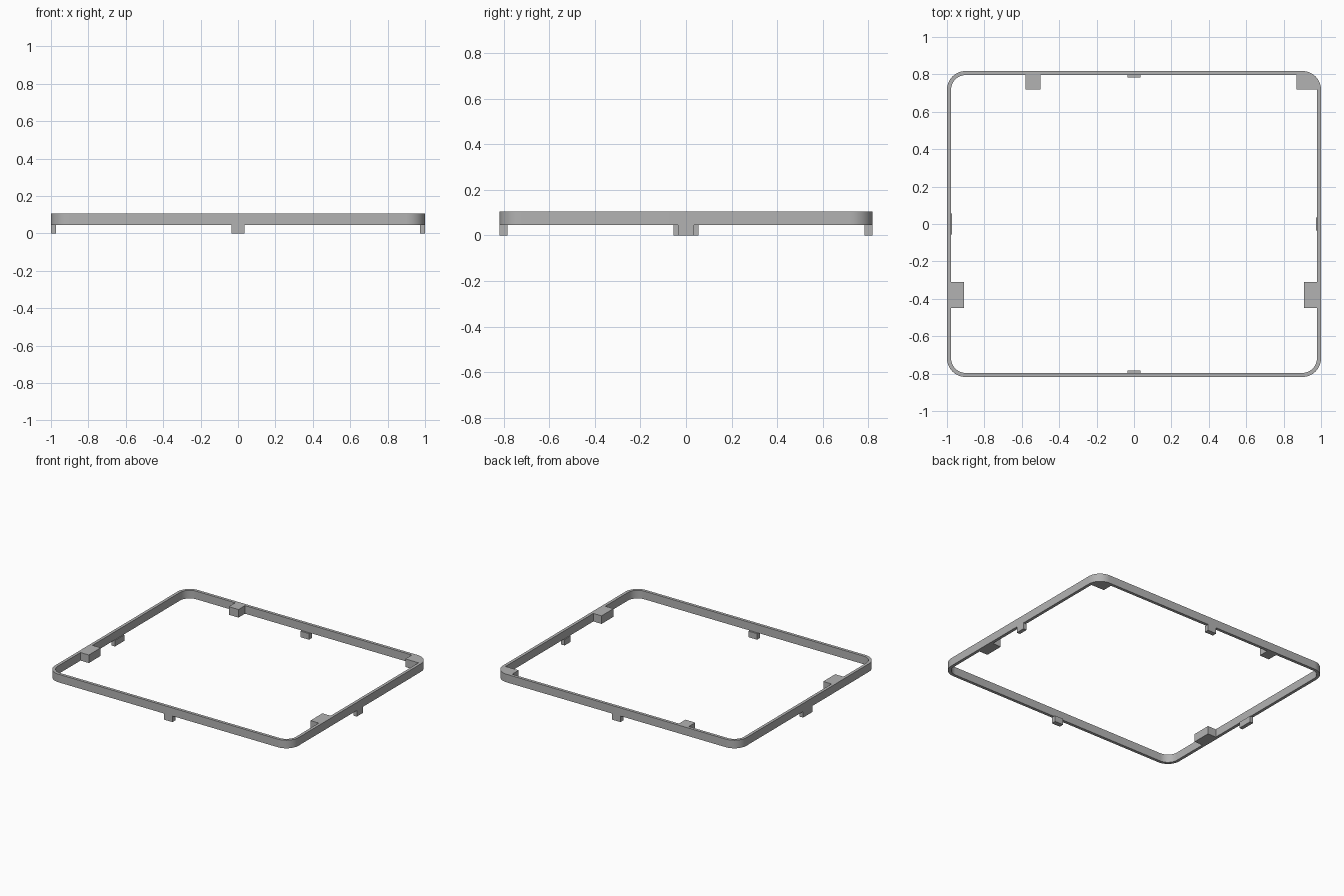
import bpy, bmesh, math

cube = bpy.data.objects.get("Cube")
if cube:
    bpy.data.objects.remove(cube, do_unlink=True)

HX, HY = 1.0, 0.818          # outer half sizes
WALL, RADIUS = 0.022, 0.1
BASE, TOP = 0.045, 0.105     # frame underside and rim
STEPS = 12

grey = bpy.data.materials.new("mid grey")
grey.use_nodes = True
colour = (0.45, 0.45, 0.45, 1)
grey.diffuse_color = colour
grey.node_tree.nodes["Principled BSDF"].inputs["Base Color"].default_value = colour


def finish(name, bm):
    bmesh.ops.recalc_face_normals(bm, faces=bm.faces)
    mesh = bpy.data.meshes.new(name)
    bm.to_mesh(mesh)
    bm.free()
    mesh.materials.append(grey)
    obj = bpy.data.objects.new(name, mesh)
    bpy.context.collection.objects.link(obj)
    bpy.ops.object.select_all(action='DESELECT')
    obj.select_set(True)
    bpy.context.view_layer.objects.active = obj
    bpy.ops.object.shade_smooth_by_angle(angle=math.radians(30))


def corner(inset, quadrant):
    """Points of one rounded corner, counter-clockwise."""
    sx = 1 if quadrant in (0, 3) else -1
    sy = 1 if quadrant in (0, 1) else -1
    r = RADIUS - inset
    angles = [(quadrant + i / STEPS) * math.pi / 2 for i in range(STEPS + 1)]
    return [(sx * (HX - RADIUS) + r * math.cos(a),
             sy * (HY - RADIUS) + r * math.sin(a)) for a in angles]


def prism(name, points, z0, z1):
    bm = bmesh.new()
    face = bm.faces.new([bm.verts.new((x, y, z0)) for x, y in points])
    ext = bmesh.ops.extrude_face_region(bm, geom=[face])["geom"]
    verts = [v for v in ext if isinstance(v, bmesh.types.BMVert)]
    bmesh.ops.translate(bm, verts=verts, vec=(0, 0, z1 - z0))
    finish(name, bm)


def box(name, x0, x1, y0, y1, z0, z1):
    prism(name, [(x0, y0), (x1, y0), (x1, y1), (x0, y1)], z0, z1)


# Rounded rectangular frame: four rings joined in a closed loop
bm = bmesh.new()
rings = []
for inset, z in ((0, BASE), (0, TOP), (WALL, TOP), (WALL, BASE)):
    outline = [p for q in range(4) for p in corner(inset, q)]
    rings.append([bm.verts.new((x, y, z)) for x, y in outline])
count = len(rings[0])
for k in range(4):
    a, b = rings[k], rings[(k + 1) % 4]
    for i in range(count):
        j = (i + 1) % count
        bm.faces.new((a[i], a[j], b[j], b[i]))
finish("frame", bm)

# Mounting blocks inside the frame
IX, IY = HX - WALL, HY - WALL
box("right_block", -IX, -0.91, -0.45, -0.31, BASE, TOP)
box("left_block", 0.91, IX, -0.45, -0.31, BASE, TOP)
box("back_block", -0.58, -0.5, 0.72, IY, BASE, TOP)
prism("corner_block",
      [(0.87, 0.72), (IX, 0.72)] + corner(WALL, 0) + [(0.87, IY)], BASE, TOP)

# Clips hanging below each side
DEPTH = 0.035
box("front_clip", -0.035, 0.035, -HY, -HY + DEPTH, 0, BASE)
box("back_clip", -0.035, 0.035, HY - DEPTH, HY, 0, BASE)
box("right_clip", -HX, -HX + 0.028, -0.055, 0.055, 0, BASE)
box("left_clip", HX - 0.028, HX, -0.035, 0.035, 0, BASE)
